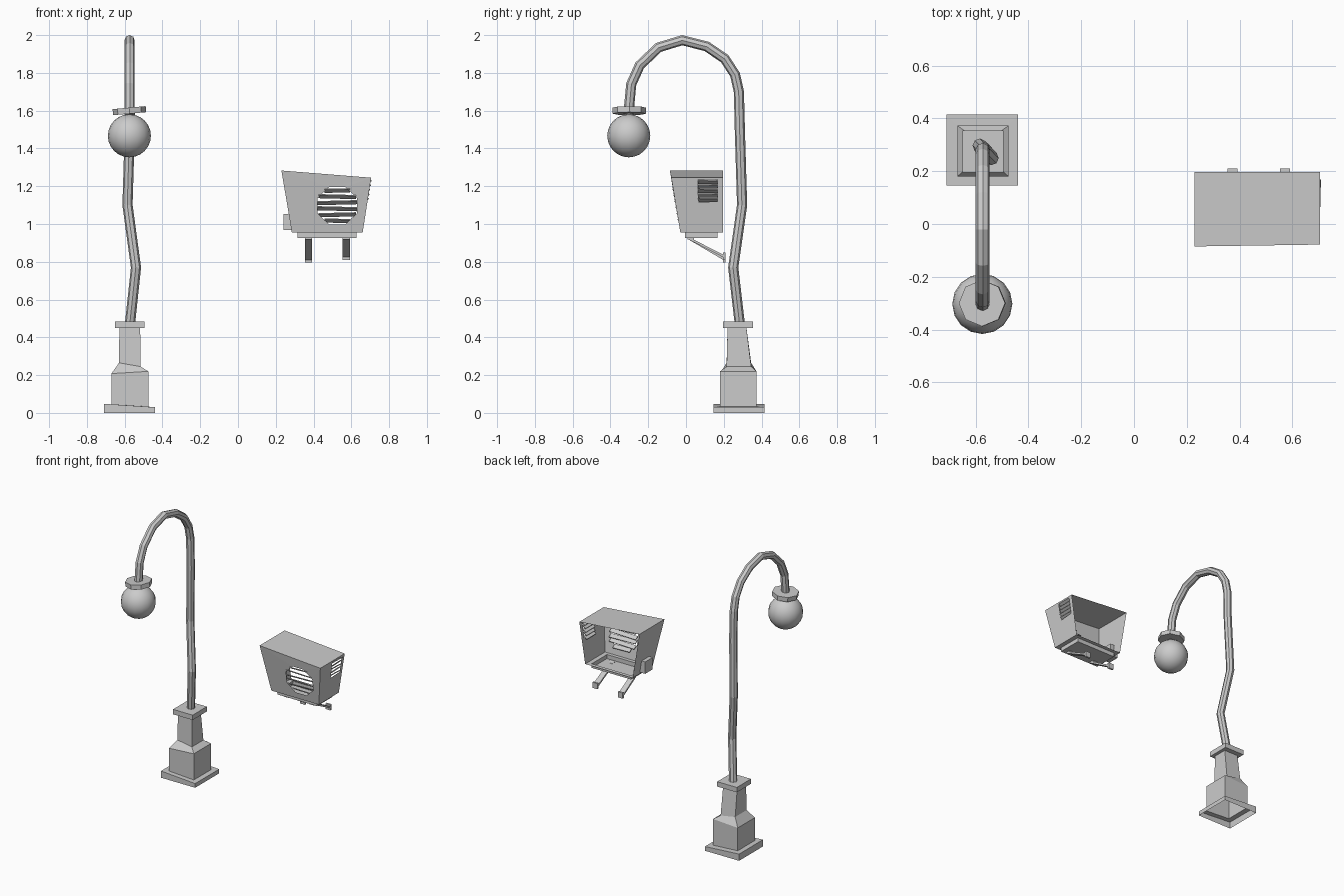
import bpy, bmesh, math
from mathutils import Vector, Euler

if "Cube" in bpy.data.objects:
    bpy.data.objects.remove(bpy.data.objects["Cube"])


def make(name, bm):
    me = bpy.data.meshes.new(name)
    bm.to_mesh(me)
    bm.free()
    ob = bpy.data.objects.new(name, me)
    bpy.context.collection.objects.link(ob)
    return ob


def rect(x0, x1, y0, y1, zl, zr=None):
    zr = zl if zr is None else zr
    return [(x0, y0, zl), (x1, y0, zr), (x1, y1, zr), (x0, y1, zl)]


def loft(name, rings, cap=True):
    bm = bmesh.new()
    loops = [[bm.verts.new(p) for p in r] for r in rings]
    for a, b in zip(loops, loops[1:]):
        for i in range(4):
            j = (i + 1) % 4
            bm.faces.new((a[i], a[j], b[j], b[i]))
    if cap:
        bm.faces.new(loops[-1])
    bmesh.ops.recalc_face_normals(bm, faces=bm.faces)
    return make(name, bm)


def add_box(bm, c, size, rot=(0, 0, 0)):
    vs = bmesh.ops.create_cube(bm, size=1)["verts"]
    m = Euler(rot).to_matrix()
    for v in vs:
        v.co = m @ Vector([a * b for a, b in zip(v.co, size)]) + Vector(c)


def panel(name, outline, hole, toward):
    # flat sheet with an opening
    bm = bmesh.new()
    for loop in (outline, hole):
        vs = [bm.verts.new(p) for p in loop]
        for i in range(len(vs)):
            bm.edges.new((vs[i - 1], vs[i]))
    bmesh.ops.triangle_fill(bm, edges=bm.edges[:], use_beauty=True)
    bm.normal_update()
    for f in bm.faces:
        if f.normal.dot(Vector(toward)) < 0:
            f.normal_flip()
    return make(name, bm)


# stepped lamp pedestal, open underneath
loft("lamp_pedestal", [
    rect(-.71, -.44, .145, .415, 0),
    rect(-.71, -.44, .145, .415, .048, .03),
    rect(-.67, -.475, .18, .373, .045, .033),
    rect(-.67, -.475, .18, .373, .208, .22),
    rect(-.63, -.515, .215, .345, .265, .245),
    rect(-.628, -.518, .22, .32, .45),
    rect(-.65, -.495, .195, .355, .45),
    rect(-.65, -.495, .195, .355, .485)])

# crooked pole with arched top
path = [(-.572, .285, .47), (-.54, .25, .77), (-.585, .297, 1.1), (-.573, .285, 1.5),
        (-.574, .28, 1.70), (-.574, .26, 1.79), (-.574, .205, 1.875), (-.574, .11, 1.94),
        (-.574, -.02, 1.973), (-.574, -.145, 1.935), (-.574, -.245, 1.84),
        (-.574, -.29, 1.74), (-.574, -.305, 1.58)]
cu = bpy.data.curves.new("lamp_pole", "CURVE")
cu.dimensions = "3D"
cu.bevel_depth = .027
cu.bevel_resolution = 2
cu.use_fill_caps = True
sp = cu.splines.new("POLY")
sp.points.add(len(path) - 1)
for p, co in zip(sp.points, path):
    p.co = (*co, 1)
sp.use_smooth = False
bpy.context.collection.objects.link(bpy.data.objects.new("lamp_pole", cu))

# tilted octagonal collar and globe
bpy.ops.mesh.primitive_cylinder_add(vertices=8, radius=.088, depth=.032,
                                    location=(-.575, -.3, 1.6), rotation=(0, -.09, 0))
bpy.context.object.name = "globe_collar"
bpy.ops.mesh.primitive_uv_sphere_add(segments=16, ring_count=12, radius=.114,
                                     location=(-.575, -.303, 1.467))
bpy.context.object.name = "lamp_globe"
bpy.ops.object.shade_smooth()

# wall unit housing: tapered sheets, back open
T = [(.23, -.085, 1.283), (.705, -.078, 1.245), (.705, .197, 1.245), (.23, .197, 1.283)]
B = [(.285, -.03, .955), (.66, -.03, .955), (.66, .195, .955), (.285, .195, .955)]


def on_front(x, z):
    return (x, -.03 - .052 * (z - .955) / .305, z)


def on_side(y, z):
    return (.66 + .045 * (z - .955) / .29, y, z)


GX, GZ, GR = .525, 1.097, .104
octagon = [on_front(GX + GR / math.cos(math.pi / 8) * math.cos(a),
                    GZ + GR / math.cos(math.pi / 8) * .95 * math.sin(a))
           for a in [math.pi / 8 + i * math.pi / 4 for i in range(8)]]
panel("unit_front", [B[0], B[1], T[1], T[0]], octagon, (0, -1, 0))
panel("unit_right_side", [B[1], B[2], T[2], T[1]],
      [on_side(.068, 1.115), on_side(.168, 1.12), on_side(.168, 1.235), on_side(.06, 1.225)],
      (1, 0, 0))
bm = bmesh.new()
for q in (T, [T[3], B[3], B[0], T[0]][::-1]):
    f = bm.faces.new([bm.verts.new(p) for p in q])
    f.normal_update()
    if f.normal.dot(f.calc_center_median() - Vector((.47, .08, 1.1))) < 0:
        f.normal_flip()
make("unit_top_and_left_side", bm)

# floor with sunken tray
loft("unit_floor_tray", [B, rect(.315, .628, -.005, .168, .955), rect(.315, .628, -.005, .168, .926)])

# louvre slats in both openings
bm = bmesh.new()
for i in range(6):
    dz = -.08 + i * .032
    half = GR - max(0, abs(dz) - .043)
    x, y, z = on_front(GX, GZ + dz)
    add_box(bm, (x, y + .01, z), (2 * half, .03, .006), (-.6, .025 * (-1) ** i, 0))
make("front_slats", bm)
bm = bmesh.new()
for i in range(5):
    x, y, z = on_side(.116, 1.127 + i * .024)
    add_box(bm, (x - .008, y, z), (.03, .104, .006), (.03, -.6, 0) if i % 2 else (-.02, -.6, 0))
make("side_slats", bm)

# small junction box on the left side
bm = bmesh.new()
add_box(bm, (.272, .075, 1.01), (.064, .085, .085))
make("junction_box", bm)

# two slanted support struts with wall feet
for n, x, drop in (("left", .373, 0), ("right", .573, .014)):
    a, b = Vector((x, .015, .924)), Vector((x, .2, .815 + drop))
    d = b - a
    bm = bmesh.new()
    add_box(bm, (a + b) / 2, (.038, d.length, .012), (math.atan2(d.z, d.y), 0, 0))
    add_box(bm, (x, .203, .815 + drop), (.038, .014, .04))
    add_box(bm, (x, .025, .922), (.038, .035, .01))
    make(n + "_support_strut", bm)
